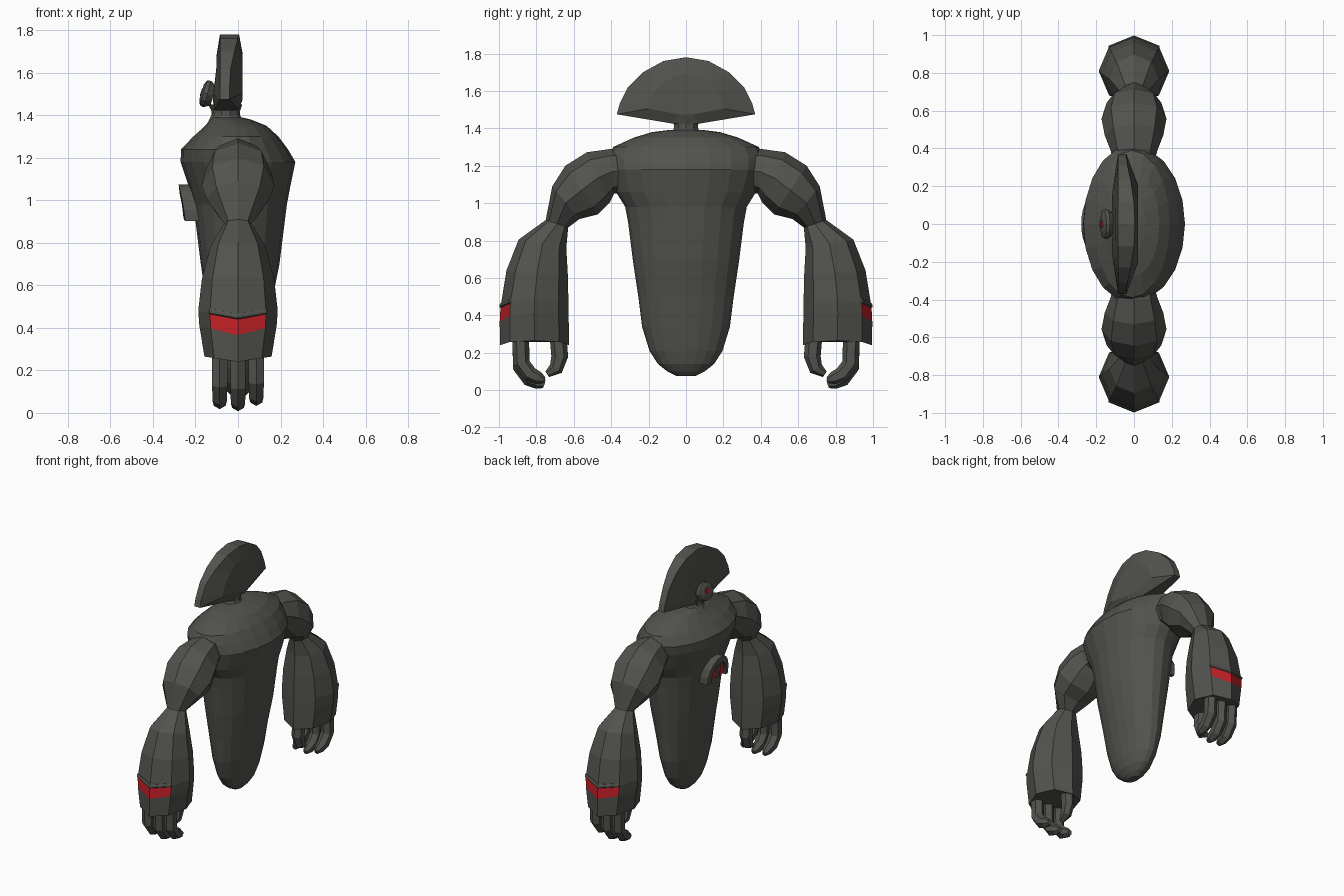
import bpy, bmesh, math
from math import sin, cos, pi
from mathutils import Vector

if "Cube" in bpy.data.objects:
    bpy.data.objects.remove(bpy.data.objects["Cube"])


def material(name, rgb):
    m = bpy.data.materials.new(name)
    m.use_nodes = True
    m.diffuse_color = (*rgb, 1)
    b = m.node_tree.nodes["Principled BSDF"]
    b.inputs["Base Color"].default_value = (*rgb, 1)
    b.inputs["Roughness"].default_value = 0.7
    return m


GREY = material("dark grey", (0.085, 0.085, 0.076))
RED = material("signal red", (0.55, 0.015, 0.02))


def loft(name, rings, mats=(GREY,), rule=None):
    """Skin a list of equal-length closed rings and cap both ends."""
    bm = bmesh.new()
    vs = [[bm.verts.new(p) for p in r] for r in rings]
    n = len(rings[0])
    for i in range(len(vs) - 1):
        for j in range(n):
            k = (j + 1) % n
            f = bm.faces.new((vs[i][j], vs[i][k], vs[i + 1][k], vs[i + 1][j]))
            if rule:
                f.material_index = rule(i, j)
    bm.faces.new(vs[0])
    bm.faces.new(vs[-1])
    bmesh.ops.recalc_face_normals(bm, faces=bm.faces)
    me = bpy.data.meshes.new(name)
    bm.to_mesh(me)
    bm.free()
    for m in mats:
        me.materials.append(m)
    ob = bpy.data.objects.new(name, me)
    bpy.context.collection.objects.link(ob)
    return ob


def oval(z, x0, x1, ry, n=20):
    """Horizontal elliptical ring spanning x0..x1."""
    c, r = (x0 + x1) / 2, (x1 - x0) / 2
    return [(c + r * cos(2 * pi * k / n), ry * sin(2 * pi * k / n), z) for k in range(n)]


def limb_ring(outer, inner, xh, side, lift=0.0):
    """Octagon between an outer and an inner (y, z) point, half width xh."""
    pts = []
    for k in range(8):
        a = k * pi / 4
        t = (1 - cos(a)) / 2
        y = outer[0] + (inner[0] - outer[0]) * t
        z = outer[1] + (inner[1] - outer[1]) * t + lift * abs(sin(a))
        pts.append((xh * sin(a), side * y, z))
    return pts


def finger(name, x, path, side, n=6):
    """Tapered tube along (y, z, radius) points."""
    rings = []
    for i, (y, z, r) in enumerate(path):
        a, b = path[max(i - 1, 0)], path[min(i + 1, len(path) - 1)]
        d = Vector((0, b[0] - a[0], b[1] - a[1])).normalized()
        u = Vector((0, -d.z, d.y))
        c = Vector((x, y, z))
        ring = [c + r * (u * cos(2 * pi * k / n) + Vector((0.92, 0, 0)) * sin(2 * pi * k / n))
                for k in range(n)]
        rings.append([(p.x, p.y * side, p.z) for p in ring])
    loft(name, rings)


# Torso: rounded at the bottom, broad at the shoulders
loft("torso", [oval(*r) for r in (
    (0.075, -0.025, 0.03, 0.05), (0.10, -0.05, 0.055, 0.10), (0.14, -0.075, 0.08, 0.15),
    (0.21, -0.095, 0.10, 0.195), (0.34, -0.12, 0.125, 0.235), (0.50, -0.145, 0.155, 0.255),
    (0.70, -0.175, 0.195, 0.285), (0.90, -0.20, 0.22, 0.31), (0.98, -0.21, 0.23, 0.325),
    (1.06, -0.23, 0.245, 0.375), (1.18, -0.27, 0.27, 0.41), (1.24, -0.268, 0.235, 0.415),
    (1.30, -0.21, 0.19, 0.39), (1.35, -0.155, 0.135, 0.28), (1.38, -0.13, 0.06, 0.18),
    (1.39, -0.12, 0.02, 0.10))])

# Neck
loft("neck", [oval(*r, n=10) for r in (
    (1.37, -0.14, 0.025, 0.085), (1.40, -0.125, 0.01, 0.068),
    (1.42, -0.125, 0.01, 0.068), (1.45, -0.14, 0.02, 0.085))])

# Head: half-disc plate, bulging at front and back
half = [(0.07, 1.425), (0.37, 1.475), (0.355, 1.53), (0.31, 1.62), (0.23, 1.70), (0.12, 1.76)]
outline = half + [(0, 1.78)] + [(-y, z) for y, z in reversed(half)]


def head_ring(x_at, sy, sz):
    ring = []
    for y, z in outline:
        yy, zz = y * sy, 1.55 + (z - 1.55) * sz
        ring.append((x_at(yy, zz), yy, zz))
    return ring


loft("head", [
    head_ring(lambda y, z: -0.10 - 0.13 * max(0, 1.62 - z), 0.45, 0.6),
    head_ring(lambda y, z: -0.085 - 0.04 * max(0, 1 - abs(y) / 0.2) * (z < 1.5), 1, 1),
    head_ring(lambda y, z: 0.005 - 0.045 * min(1, (y / 0.33) ** 2), 1, 1),
    head_ring(lambda y, z: 0.022, 0.55, 0.6)])

# Eye: tilted lens with a small red pupil
TILT = 0.3


def eye_ring(x, ry, rz, n=12):
    pts = []
    for k in range(n):
        y, z = ry * cos(2 * pi * k / n), rz * sin(2 * pi * k / n)
        pts.append((-0.145 + x * cos(TILT) + z * sin(TILT), y, 1.50 + z - x * sin(TILT)))
    return pts


loft("eye_housing", [eye_ring(0.03, 0.06, 0.045), eye_ring(0.0, 0.08, 0.062),
                     eye_ring(-0.018, 0.075, 0.058), eye_ring(-0.028, 0.045, 0.036)])
loft("eye_pupil", [eye_ring(-0.026, 0.018, 0.018), eye_ring(-0.031, 0.018, 0.018)])


# Chest badge: arched plate, raised rim and two red panels
def badge_ring(pts, x):
    return [(x + 0.12 * (0.98 - z) + 0.8 * y * y, y, z) for y, z in pts]


def arc(r, a0, a1, n, zc=0.925):
    return [(r * cos(a0 + (a1 - a0) * k / n), zc + 1.3 * r * sin(a0 + (a1 - a0) * k / n))
            for k in range(n + 1)]


plate = arc(0.105, 0, pi, 10)
loft("badge_plate", [badge_ring(plate, -0.18), badge_ring(plate, -0.248)])
rim = arc(0.115, -0.15, pi + 0.15, 10) + arc(0.08, pi + 0.15, -0.15, 10)
loft("badge_rim", [badge_ring(rim, -0.20), badge_ring(rim, -0.268)])
bar = [(-0.012, 0.92), (0.012, 0.92), (0.012, 1.04), (-0.012, 1.04)]
loft("badge_divider", [badge_ring(bar, -0.22), badge_ring(bar, -0.264)])
for side, label in ((1, "a"), (-1, "b")):
    panel = [(side * y, z) for y, z in [(0.014, 0.925)] + arc(0.078, 0.02, 1.38, 4)]
    loft("badge_panel_" + label, [badge_ring(panel, -0.246), badge_ring(panel, -0.254)])
for ob in bpy.data.objects:
    if ob.name.startswith(("badge_panel", "eye_pupil")):
        ob.data.materials[0] = RED

# Arms and hands, one per side
for side, label in ((1, "y_plus"), (-1, "y_minus")):
    loft("upper_arm_" + label, [limb_ring(o, i, x, side) for o, i, x in (
        ((0.34, 1.28), (0.34, 1.06), 0.11), ((0.40, 1.29), (0.385, 1.05), 0.125),
        ((0.53, 1.272), (0.41, 1.0), 0.155), ((0.645, 1.20), (0.47, 0.94), 0.172),
        ((0.715, 1.09), (0.57, 0.915), 0.145), ((0.75, 0.91), (0.63, 0.87), 0.065))])
    # Forearm with a red band on its two outermost faces
    loft("forearm_" + label, [limb_ring(*r[:3], side, r[3]) for r in (
        ((0.75, 0.91), (0.63, 0.87), 0.065, 0), ((0.895, 0.805), (0.64, 0.76), 0.13, 0),
        ((0.96, 0.64), (0.632, 0.62), 0.17, 0), ((0.992, 0.442), (0.628, 0.45), 0.187, 0.035),
        ((0.996, 0.365), (0.627, 0.37), 0.182, 0.045), ((0.995, 0.24), (0.625, 0.24), 0.158, 0.025))],
        (GREY, RED), lambda i, j: int(i == 3 and j in (0, 7)))
    # Raised lip along the upper edge of the band
    lip = [limb_ring((0.992 + e, z), (0.628 - e, z), 0.187 + e, side, 0.035)
           for e, z in ((0.0, 0.465), (0.006, 0.455), (0.006, 0.445), (0.0, 0.44))]
    loft("band_lip_" + label, [[r[7], r[0], r[1]] + [(p[0] * 0.96, p[1] * 0.97, p[2]) for p in (r[1], r[0], r[7])]
                               for r in lip])
    for k, (x, dz) in enumerate(((-0.086, 0.01), (0.0, 0.0), (0.086, 0.025))):
        finger(f"finger_{k + 1}_{label}", x, [
            (0.885, 0.30, 0.045), (0.88, 0.12 + dz, 0.045), (0.835, 0.06 + dz, 0.042),
            (0.79, 0.04 + dz, 0.035), (0.758, 0.028 + dz, 0.018)], side)
    finger("thumb_" + label, 0.0, [
        (0.685, 0.30, 0.045), (0.675, 0.18, 0.045), (0.695, 0.115, 0.038),
        (0.742, 0.085, 0.018)], side)
